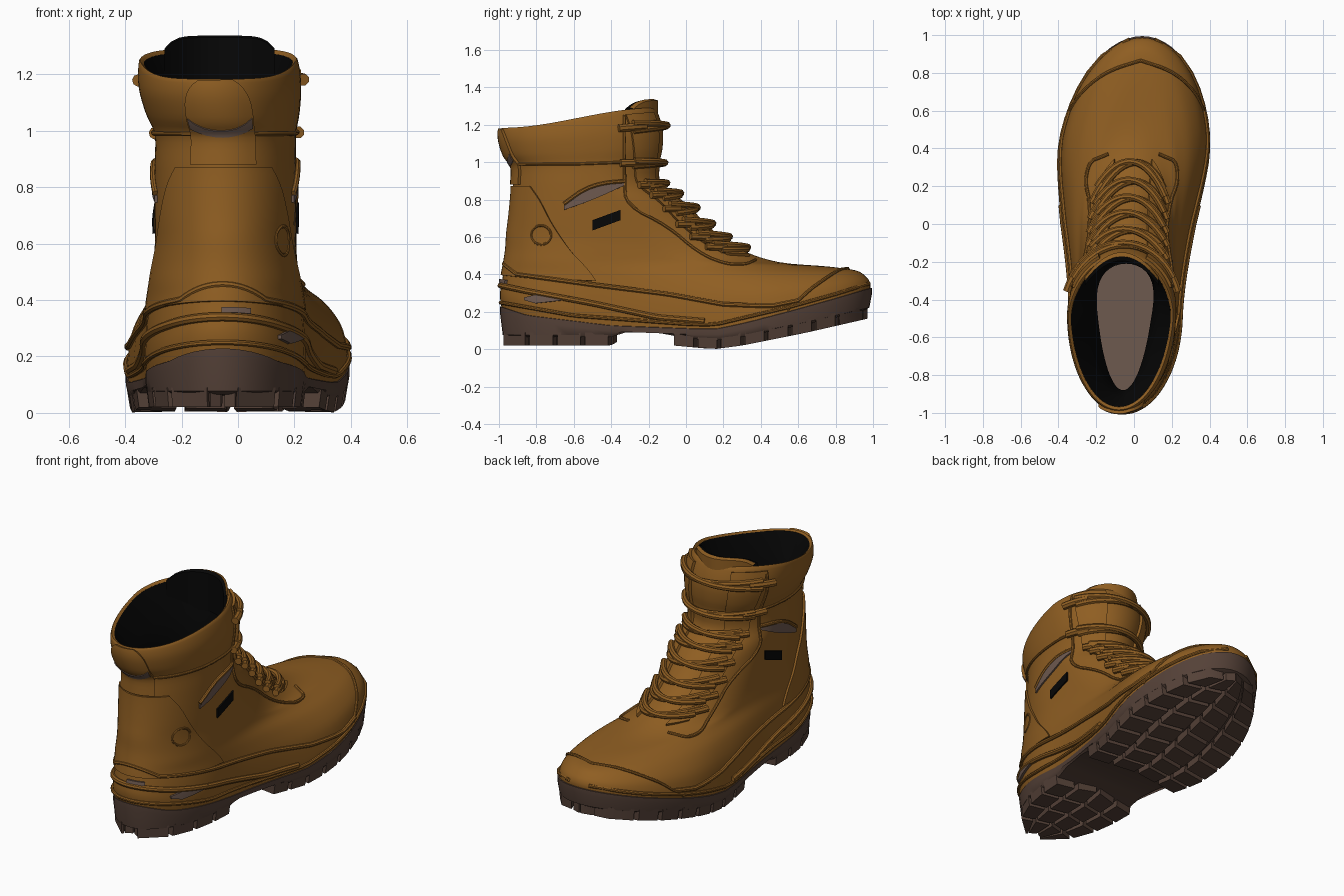
import bpy, bmesh, math
from mathutils import Vector

if "Cube" in bpy.data.objects:
    bpy.data.objects.remove(bpy.data.objects["Cube"])

def mat(name, c):
    m = bpy.data.materials.new(name)
    m.diffuse_color = (*c, 1)
    m.use_nodes = True
    m.node_tree.nodes["Principled BSDF"].inputs["Base Color"].default_value = m.diffuse_color
    return m

TAN = mat("tan leather", (0.275, 0.112, 0.016))
SOLE = mat("dark brown rubber", (0.09, 0.053, 0.039))
GREY = mat("grey brown lining", (0.155, 0.1, 0.078))
BLACK = mat("black padding", (0.002, 0.002, 0.002))

def interp(tab, y):
    for (a, p), (b, q) in zip(tab, tab[1:]):
        if y <= b:
            return p + (q - p) * max(0, (y - a) / (b - a))
    return tab[-1][1]

def mesh(name, verts, faces, *mats):
    me = bpy.data.meshes.new(name)
    me.from_pydata([tuple(v) for v in verts], [], [tuple(dict.fromkeys(f)) for f in faces])
    for m in mats:
        me.materials.append(m)
    ob = bpy.data.objects.new(name, me)
    bpy.context.collection.objects.link(ob)
    return ob

def grid(name, rows, *mats):
    n = len(rows[0])
    faces = [(i*n+j, (i+1)*n+j, (i+1)*n+j+1, i*n+j+1)
             for i in range(len(rows)-1) for j in range(n-1)]
    ob = mesh(name, [p for r in rows for p in r], faces, *mats)
    bm = bmesh.new()
    bm.from_mesh(ob.data)
    bmesh.ops.remove_doubles(bm, verts=bm.verts, dist=1e-5)
    bm.to_mesh(ob.data)
    bm.free()
    return ob

def tube(name, pts, r, m):
    """Round cord through the points, carrying its frame along the path."""
    pts = [p for i, p in enumerate(pts) if i == 0 or (p - pts[i-1]).length > 1e-4]
    verts, up, k = [], Vector((.31, .2, .93)), 8
    for i, p in enumerate(pts):
        t = (pts[min(i+1, len(pts)-1)] - pts[max(i-1, 0)]).normalized()
        up = (up - t*up.dot(t)).normalized()
        side = t.cross(up)
        verts += [p + r*(up*math.cos(2*math.pi*j/k) + side*math.sin(2*math.pi*j/k)) for j in range(k)]
    faces = [(i*k+j, i*k+(j+1) % k, (i+1)*k+(j+1) % k, (i+1)*k+j)
             for i in range(len(pts)-1) for j in range(k)]
    b = (len(pts)-1)*k
    faces += [tuple(range(k-1, -1, -1)), tuple(range(b, b+k))]
    return mesh(name, verts, faces, m)

# Side profiles of the sole and the bend of the foot's centre line
sole_top = [(-1, .23), (-.85, .18), (-.6, .15), (-.4, .125), (0, .11), (.15, .105),
            (.3, .135), (.55, .20), (.8, .27), (1, .33)]
sole_low = [(-1, .02), (-.4, .02), (-.36, .045), (-.1, .045), (-.07, .02), (.15, 0),
            (.3, .02), (.65, .09), (1, .17)]
centre = [(-1, -.055), (-.5, -.045), (0, -.03), (.4, 0), (1, .045)]

# Boot rings: back y,z, front y,z, half widths, end roundings, sole sag, x shift
ROWS = [
    (-.985, .22, .985, .32, .28, .40, .5, .7, 1, 0),
    (-.995, .29, .985, .355, .285, .395, .5, .7, .85, 0),
    (-.985, .36, .965, .39, .28, .375, .5, .72, .5, 0),
    (-.975, .42, .91, .425, .27, .32, .5, .75, .2, 0),
    (-.965, .47, .78, .44, .26, .25, .45, .7, 0, 0),
    (-.955, .54, .50, .465, .255, .23, .45, .6, 0, 0),
    (-.95, .62, .30, .53, .25, .215, .45, .5, 0, 0),
    (-.94, .70, .14, .64, .25, .20, .42, .42, 0, 0),
    (-.93, .80, .0, .78, .25, .20, .4, .36, 0, 0),
    (-.925, .88, -.13, .88, .25, .22, .4, .33, 0, 0),
    (-.925, .98, -.14, .99, .25, .25, .42, .33, 0, 0),
    (-.965, 1.04, -.125, 1.08, .272, .27, .48, .33, 0, -.01),
    (-.99, 1.12, -.125, 1.18, .288, .28, .52, .34, 0, -.02),
    (-.988, 1.18, -.16, 1.285, .283, .275, .55, .35, 0, -.025),
    (-.968, 1.177, -.18, 1.277, .268, .26, .55, .35, 0, -.025)]

def row(v):
    i = min(int(v), len(ROWS)-2)
    t = v - i
    p = [ROWS[max(0, min(len(ROWS)-1, i+k))] for k in (-1, 0, 1, 2)]
    return [.5*(2*b + (c-a)*t + (2*a-5*b+4*c-d)*t*t + (3*b-a-3*c+d)*t**3) for a, b, c, d in zip(*p)]

def half_width(r, y):
    s = max(0, min(1, y + .5))
    w = r[4] + (r[5] - r[4]) * s*s*(3 - 2*s)
    f = max(0, (y - r[2] + r[7]) / r[7])
    b = max(0, (r[0] + r[6] - y) / r[6])
    return w * math.sqrt(max(0, 1 - f*f)) * math.sqrt(max(0, 1 - b*b))

def height(r, y):
    s = (y - r[0]) / (r[2] - r[0])
    k = max(0, min(1, (r[1] - 1.04) / .1))       # collar rim dips at the heel
    s += k * (s*s*(3 - 2*s) - s)
    return r[1] + (r[3]-r[1])*s + r[8]*(interp(sole_top, y) - .28 - .05*y)

def ring(r, a):
    y = (r[0]+r[2])/2 + (r[2]-r[0])/2*math.cos(a)
    x = interp(centre, y) + r[9] + math.copysign(half_width(r, y), math.sin(a))
    return Vector((x, y, height(r, y)))

def surf(v, a, off=0.0):
    """Point on the boot at ring v and angle a (0 = toe side), lifted by off."""
    p = ring(row(v), a)
    if off:
        dv = ring(row(min(14, v+.05)), a) - ring(row(max(0, v-.05)), a)
        da = ring(row(v), a+.03) - ring(row(v), a-.03)
        p += dv.cross(da).normalized() * off
    return p

def angle(v, y):
    r = row(v)
    return math.acos(max(-1, min(1, (2*y - r[0] - r[2]) / (r[2] - r[0]))))

def at(y, z, side, off=0.0):
    lo, hi = 0, 13
    for _ in range(16):
        v = (lo + hi) / 2
        r = row(v)
        if height(r, max(r[0], min(r[2], y))) < z:
            lo = v
        else:
            hi = v
    return surf(lo, side * angle(lo, y), off)

def patch(name, f, nu, nv, off, m):
    """Raised panel with its border sunk into the surface; f(u, v, off) gives points."""
    rows = []
    for i in range(-1, nu+2):
        rows.append([f(max(0, min(1, i/nu)), max(0, min(1, j/nv)),
                       off if 0 <= i <= nu and 0 <= j <= nv else -.008) for j in range(-1, nv+2)])
    return grid(name, rows, m)

def steps(tab, n, power=1):
    a, b = tab[0][0], tab[-1][0]
    ys = [a + (b-a)*(i/n)**power for i in range(n+1)]
    return [(y, interp(tab, y)) for y in ys]

def rounded(pts, times=2):
    for _ in range(times):
        cut = [tuple(a + (b-a)*t for a, b in zip(p, q)) for p, q in zip(pts, pts[1:]) for t in (.25, .75)]
        pts = [pts[0]] + cut + [pts[-1]]
    return pts

def lerp(a, b, t):
    return a + (b - a) * t

# Leather upper, one smooth loft
NA = 80
grid("leather_upper", [[surf(i/4, -math.pi + 2*math.pi*j/NA) for j in range(NA+1)] for i in range(57)], TAN)

# Black lining narrowing to a wedge at the heel, and the insole
LIN = [ROWS[-1], (-.92, 1.05, -.19, 1.08, .21, .3, .68, .36, 0, -.015),
       (-.88, .9, -.21, .9, .165, .4, .8, .27, 0, -.005),
       (-.9, .6, -.12, .6, .22, .2, .6, .4, 0, 0), (-.93, .27, .05, .27, .24, .24, .55, .4, 0, 0)]
lin = [[ring(r, -math.pi + 2*math.pi*j/48) for j in range(49)] for r in LIN]
grid("collar_lining", lin, BLACK)
mesh("insole", [p + Vector((0, 0, .003)) for p in lin[-1][:-1]], [tuple(range(47, -1, -1))], GREY)

# Sole slab following the foot outline
def sole_pt(a, k, lift):
    p = ring(ROWS[0], a)
    c = Vector((interp(centre, p.y), 0, 0))
    p = c + (p - c) * k
    p.z = (interp(sole_low, p.y) + .045) if lift is None else interp(sole_top, p.y) + lift
    return p
n = 72
levels = [(.96, None), (.995, None), (1.01, -.03), (1.01, .0), (.96, .012)]
verts = [sole_pt(2*math.pi*j/n, k, l) + Vector((0, 0, .012 if i == 1 else 0))
         for i, (k, l) in enumerate(levels) for j in range(n)]
faces = [(i*n+j, i*n+(j+1) % n, (i+1)*n+(j+1) % n, (i+1)*n+j) for i in range(4) for j in range(n)]
for base in (0, 4*n):
    faces += [(base+j, base+j+1, base+(n-j-1) % n, base+(n-j) % n) for j in range(n//2)]
slab = mesh("sole_slab", verts, faces, SOLE)

# Tread lugs in heel and forefoot rows
lv, lf = [], []
def lug(y0, y1, u0, u1):
    b = len(lv)
    for top in (0, 1):
        for u, y in ((u0, y0), (u1, y0), (u1, y1), (u0, y1)):
            yy = max(-.975, min(.975, y - .05*(abs(u) - .5)))
            k = 1 if top else .97
            lv.append((interp(centre, yy) + u*k*half_width(ROWS[0], yy), yy,
                       interp(sole_low, yy) + .07*top))
    lf.extend([tuple(b+i for i in f) for f in ((3, 2, 1, 0), (4, 5, 6, 7), (0, 1, 5, 4),
                                               (1, 2, 6, 5), (2, 3, 7, 6), (3, 0, 4, 7))])
for start, end, count in ((-.97, -.38, 4), (-.05, .96, 8)):
    d = (end - start) / count
    for i in range(count):
        y = start + d*i
        for u0, u1 in ((-1, -.58), (-.48, -.05), (.05, .48), (.58, 1)):
            lug(y + .012, y + d - .012, u0, u1)
mesh("tread_lugs", lv, lf, SOLE)

# Tongue top standing above the collar, tan outside and black inside
for name, m, y0, flip in (("tongue_outer", TAN, -.15, 1), ("tongue_inner", BLACK, -.195, -1)):
    rows = []
    for i in range(9):
        us = [flip*(j/8 - 1) for j in range(17)]
        rows.append([(-.065 + .195*u, (y0 if i < 8 else -.172) - .13*u*u,
                      lerp(1.1, 1.33 - .045*u**6, i/7) if i < 8 else 1.337 - .045*u**6) for u in us])
    grid(name, rows, m)

# Heel counter, pull tab and its grey underside
def counter(u, w, off):
    v = lerp(2.6, 8.9, u)
    a = angle(v, lerp(-.48, -.83, u))
    return surf(v, lerp(a, 2*math.pi - a, w), off)
patch("heel_counter", counter, 20, 30, .012, TAN)
def tab(u, w, off):
    t = .45 * (1 - .5*u**6)
    return surf(lerp(9, 12.9, u), math.pi + lerp(-t, t, w), off)
patch("pull_tab", tab, 16, 8, .016, TAN)
patch("pull_tab_gap", lambda u, w, off: surf(lerp(10.0, 10.5, u) + .6*(2*w-1)**2,
      math.pi + lerp(-.42, .42, w), off), 4, 8, .02, GREY)
patch("heel_back_plate", lambda u, w, off: surf(lerp(1.95, 2.25, u), math.pi + lerp(-.24, .01, w), off),
      2, 4, .016, GREY)

# Seams and ridges that run round both sides
def wrap(name, tab_, r, off=.004):
    pts = steps(tab_, 44, 2)
    tube(name, [at(y, z, 1, off) for y, z in pts[::-1]] + [at(y, z, -1, off) for y, z in pts[1:]], r, TAN)
wrap("upper_welt_seam", [(-.968, .455), (-.9, .40), (-.5, .345), (-.1, .295), (.2, .24), (.45, .23), (.6, .26)], .013)
wrap("lower_welt_seam", [(-.988, .34), (-.85, .31), (-.5, .245), (-.15, .17), (.1, .15)], .016)
wrap("collar_seam", [(-.926, .99), (-.6, .99), (-.34, 1.0)], .008)
wrap("foxing_seam", [(-.988, .25), (-.6, .18), (0, .135), (.15, .13), (.55, .225), (.8, .295), (.975, .35)], .01)
cap = rounded([(.54, .5), (.6, 1), (.66, 1.6), (.73, 2.2), (.79, 2.8), (.83, 3.3)], 1)
arc = [(v, angle(v, y)) for y, v in cap]
tube("toe_cap_seam", [surf(v, -a, .002) for v, a in arc] + [surf(3.45, 0, .002)]
     + [surf(v, a, .002) for v, a in arc[::-1]], .009, TAN)

for side, word in ((1, "right"), (-1, "left")):
    # Eyestays beside the tongue, and the curved quarter seam
    patch(word + "_eyestay", lambda u, w, off: surf(lerp(5.5, 12.7, u),
          side * lerp(.4, lerp(.72, .95, u), w), off), 30, 6, .016, TAN)
    q = rounded([(-.33, 1.25), (-.33, .9), (-.32, .77), (-.1, .66), (.06, .52), (.2, .455), (.32, .45), (.37, .475)])
    tube(word + "_quarter_seam", [at(y, z, side, .003) for y, z in q], .009, TAN)

    # Ankle strip, tag plate and heel pocket
    def strip(name, hi, lo, off, m):
        def f(u, w, o):
            y = lerp(hi[0][0], hi[-1][0], u)
            return at(y, lerp(interp(lo, y), interp(hi, y), w), side, o)
        patch(name, f, 12, 3, off, m)
    top = rounded([(-.65, .77), (-.55, .845), (-.45, .88), (-.33, .89)], 1)
    strip(word + "_ankle_strip", top, [(-.65, .745), (-.55, .78), (-.45, .82), (-.33, .875)], .009, GREY)
    tube(word + "_ankle_flap_seam", [at(y, z + .008, side, .006) for y, z in steps(top, 12)], .011, TAN)
    strip(word + "_side_tag", [(-.5, .69), (-.35, .745)], [(-.5, .635), (-.35, .69)], .009, BLACK)
    if side == 1:
        strip("heel_pocket", [(-.86, .275), (-.78, .295), (-.62, .28)],
              [(-.86, .262), (-.8, .245), (-.62, .265)], .014, GREY)

# Round ankle ring on the right side
tube("ankle_ring_seam", [at(-.77 + .052*math.cos(t*math.pi/12), .61 + .052*math.sin(t*math.pi/12), 1, .01)
                         for t in range(25)], .007, TAN)

# Laces: crossing pairs over the tongue, with a loop or hook at each end
for i, v in enumerate((5.9, 6.5, 7.1, 7.7, 8.3, 8.9, 10.1, 12.1)):
    a, a0, a1, r = (.72, .6, .85, .02) if i < 6 else (.9, .7, 1.1, .022)
    for s, word in ((1, "right"), (-1, "left")):
        tube(f"{word}_lace_{i+1}", [surf(v + s*.16*(k/8 - 1), a*(k/8 - 1), .022 + .006*s)
                                    for k in range(17)], .018, TAN)
        tube(f"{word}_lace_loop_{i+1}", [surf(v, s*lerp(a0, a1, k/4), .02) for k in range(5)], r, TAN)

# Closed parts face outward; smooth shading with sharp edges kept
for ob in bpy.data.objects:
    if ob.name.startswith(("sole", "tread")) or "lace" in ob.name or "seam" in ob.name:
        bm = bmesh.new()
        bm.from_mesh(ob.data)
        bmesh.ops.recalc_face_normals(bm, faces=bm.faces)
        bm.to_mesh(ob.data)
        bm.free()
    ob.select_set(True)
bpy.context.view_layer.objects.active = slab
bpy.ops.object.shade_smooth_by_angle(angle=math.radians(40))
